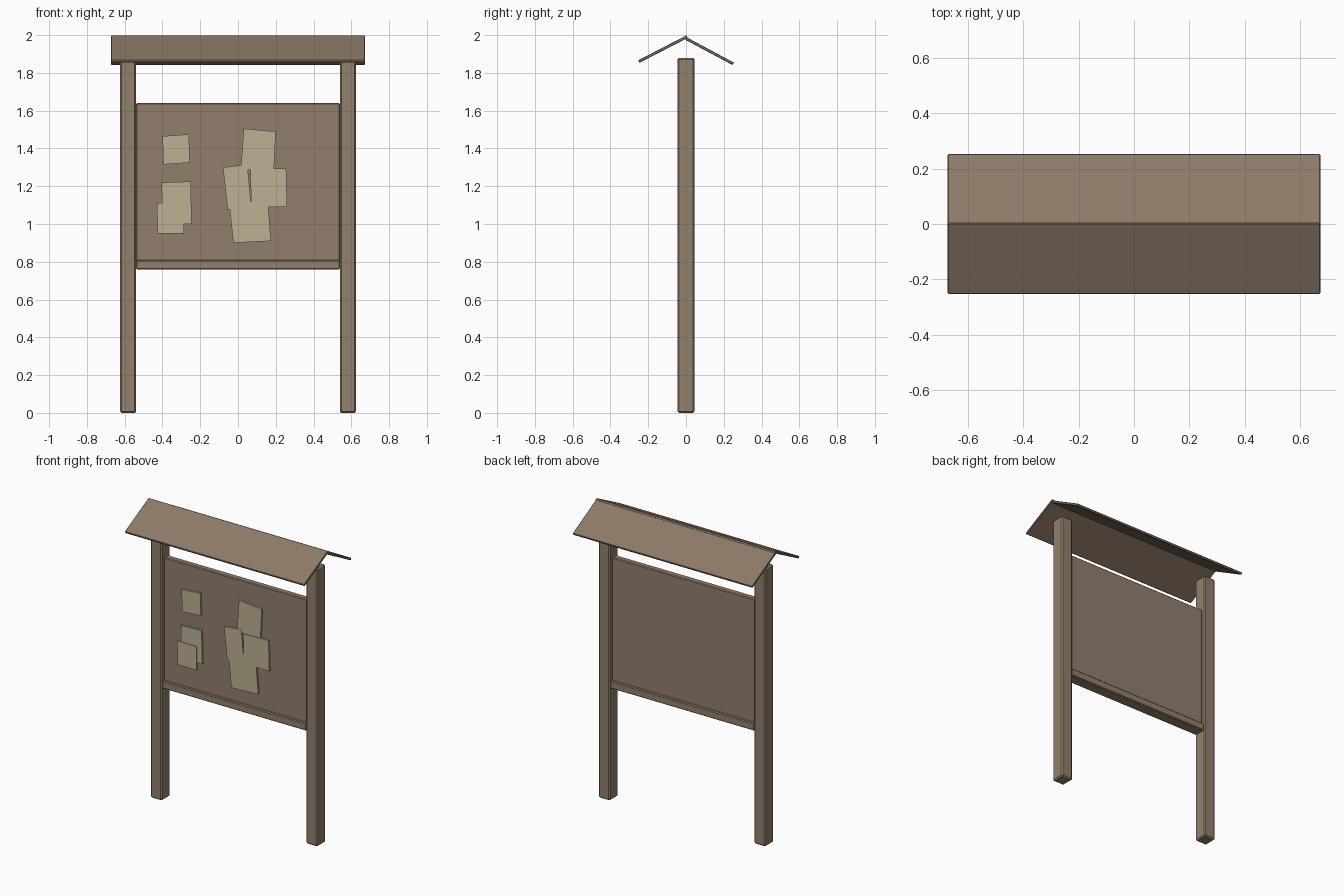
import bpy
import math
from mathutils import Vector

cube = bpy.data.objects.get("Cube")
if cube:
    bpy.data.objects.remove(cube, do_unlink=True)


def material(name, rgb):
    m = bpy.data.materials.new(name)
    m.use_nodes = True
    m.diffuse_color = (*rgb, 1)
    m.node_tree.nodes["Principled BSDF"].inputs["Base Color"].default_value = (*rgb, 1)
    return m


wood = material("brown wood", (0.29, 0.215, 0.15))
board_brown = material("board brown", (0.29, 0.21, 0.155))
roof_brown = material("roof brown", (0.27, 0.195, 0.135))
paper = material("aged paper", (0.50, 0.44, 0.29))


def box(name, size, loc, mat, bevel=0.0, tilt=0.0):
    bpy.ops.mesh.primitive_cube_add(size=1, location=loc)
    ob = bpy.context.object
    ob.name = name
    ob.scale = size
    bpy.ops.object.transform_apply(location=False, rotation=False, scale=True)
    ob.rotation_euler.x = tilt
    ob.data.materials.append(mat)
    if bevel:
        mod = ob.modifiers.new("Bevel", "BEVEL")
        mod.width = bevel
        mod.segments = 1
    return ob


def sheet(name, corners, back, thick=0.012):
    """Thin paper sheet from its four corners (x, z), seen from the front."""
    n = len(corners)
    verts = [(x, y, z) for y in (back - thick, back) for x, z in corners]
    faces = [tuple(reversed(range(n))), tuple(range(n, 2 * n))]
    faces += [(i, (i + 1) % n, (i + 1) % n + n, i + n) for i in range(n)]
    me = bpy.data.meshes.new(name)
    me.from_pydata(verts, [], faces)
    me.materials.append(paper)
    me.update()
    ob = bpy.data.objects.new(name, me)
    bpy.context.collection.objects.link(ob)


# Posts
for side, s in (("left", 1), ("right", -1)):
    box(side + "_post", (0.086, 0.09, 1.88), (s * 0.582, 0, 0.94), wood, 0.008)

# Notice board and the rail below it
box("notice_board", (1.08, 0.042, 0.85), (0, 0, 1.215), board_brown, 0.005)
box("bottom_rail", (1.08, 0.08, 0.05), (0, 0, 0.785), wood, 0.005)


# Roof slopes: the front one overlaps the back one at the ridge
def slope(name, eave, ridge):
    a, b = Vector(eave), Vector(ridge)
    d, mid = b - a, (a + b) / 2
    box(name, (1.345, d.length, 0.015), (0, mid.x, mid.y), roof_brown, 0.003,
        math.atan2(d.y, d.x))


slope("front_roof", (-0.25, 1.86), (0.006, 1.992))
slope("back_roof", (0.25, 1.848), (-0.002, 1.983))

# Pinned papers, some lapping over others
FRONT = -0.021
sheet("upper_note", [(-0.40, 1.465), (-0.26, 1.475), (-0.255, 1.325), (-0.395, 1.315)], FRONT)
sheet("middle_note", [(-0.405, 1.22), (-0.25, 1.225), (-0.245, 1.0), (-0.40, 1.0)], FRONT)
sheet("lower_note", [(-0.43, 1.11), (-0.285, 1.11), (-0.285, 0.95), (-0.425, 0.95)], FRONT - 0.005)
sheet("top_poster", [(0.03, 1.505), (0.20, 1.49), (0.19, 1.28), (0.015, 1.29)], FRONT)
sheet("left_poster", [(-0.08, 1.30), (0.05, 1.315), (0.07, 1.09), (-0.055, 1.075)], FRONT - 0.003)
sheet("right_poster", [(0.065, 1.29), (0.255, 1.295), (0.26, 1.09), (0.07, 1.09)], FRONT - 0.005)
sheet("bottom_poster", [(-0.045, 1.09), (0.16, 1.10), (0.175, 0.91), (-0.025, 0.90)], FRONT - 0.002)
